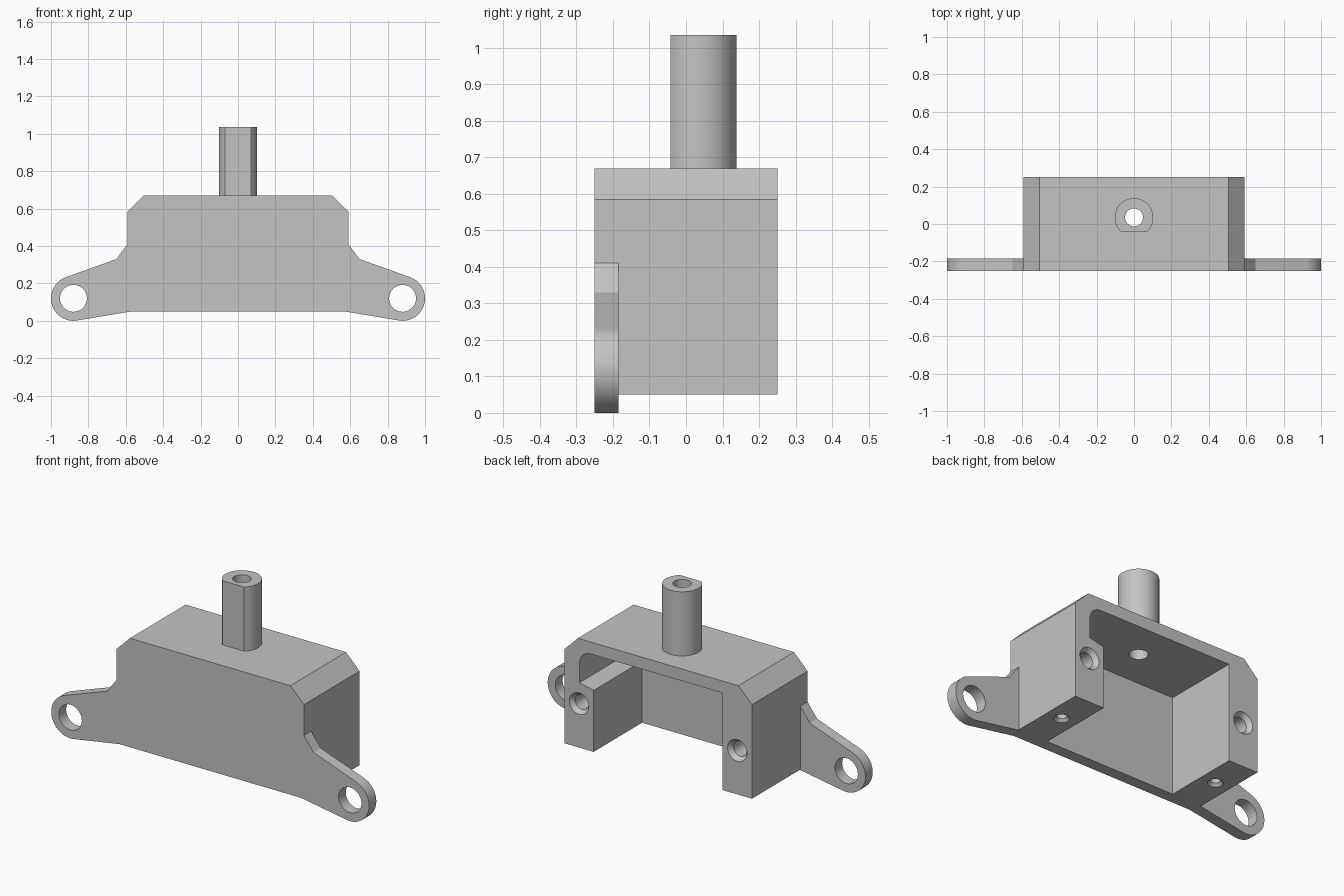
import bpy
import bmesh
from math import cos, sin, pi, radians, acos, asin, sqrt
from mathutils import Vector, Matrix

cube = bpy.data.objects.get("Cube")
if cube:
    bpy.data.objects.remove(cube, do_unlink=True)

grey = bpy.data.materials.new("plain grey")
grey.use_nodes = True
colour = (0.55, 0.55, 0.55, 1)
grey.diffuse_color = colour
grey.node_tree.nodes["Principled BSDF"].inputs["Base Color"].default_value = colour

FRONT, WALL, BACK = -0.25, -0.185, 0.25
BASE, ROOF = 0.05, 0.67


def make_object(name, bm):
    bmesh.ops.recalc_face_normals(bm, faces=bm.faces)
    mesh = bpy.data.meshes.new(name)
    bm.to_mesh(mesh)
    bm.free()
    mesh.materials.append(grey)
    obj = bpy.data.objects.new(name, mesh)
    bpy.context.collection.objects.link(obj)
    return obj


def prism(name, outline, start, end, along_y=True):
    """Extrude a flat outline along y (x, z points) or along z (x, y points)."""
    bm = bmesh.new()
    place = (lambda a, b: (a, start, b)) if along_y else (lambda a, b: (a, b, start))
    face = bm.faces.new([bm.verts.new(place(a, b)) for a, b in outline])
    new = bmesh.ops.extrude_face_region(bm, geom=[face])["geom"]
    step = Vector((0, end - start, 0)) if along_y else Vector((0, 0, end - start))
    bmesh.ops.translate(bm, vec=step, verts=[v for v in new if isinstance(v, bmesh.types.BMVert)])
    return make_object(name, bm)


def arc(cx, cy, r, a0, a1, n):
    return [(cx + r * cos(a0 + (a1 - a0) * i / n), cy + r * sin(a0 + (a1 - a0) * i / n))
            for i in range(n + 1)]


def drill(target, start, end, r_start, r_end=None):
    """Cut a straight or tapered round hole from start to end."""
    start, end = Vector(start), Vector(end)
    axis = end - start
    turn = axis.to_track_quat('Z', 'Y').to_matrix().to_4x4()
    bm = bmesh.new()
    bmesh.ops.create_cone(bm, cap_ends=True, segments=40, radius1=r_start,
                          radius2=r_end or r_start, depth=axis.length,
                          matrix=Matrix.Translation((start + end) / 2) @ turn)
    cutter = make_object("hole_cutter", bm)
    cutter.hide_render = True
    mod = target.modifiers.new("hole", 'BOOLEAN')
    mod.operation, mod.solver, mod.object = 'DIFFERENCE', 'EXACT', cutter
    bpy.context.view_layer.objects.active = target
    bpy.ops.object.modifier_apply(modifier=mod.name)
    bpy.data.objects.remove(cutter, do_unlink=True)


def smooth(obj):
    bpy.ops.object.select_all(action='DESELECT')
    obj.select_set(True)
    bpy.context.view_layer.objects.active = obj
    bpy.ops.object.shade_smooth_by_angle(angle=radians(25))


# Front plate with two mounting ears
EAR_X, EAR_Z, EAR_R = 0.88, 0.12, 0.12
half = [(0.57, BASE)]
half += arc(EAR_X, EAR_Z, EAR_R, radians(-98), radians(71), 28)
half += [(0.65, 0.33), (0.59, 0.41), (0.59, 0.585), (0.505, ROOF)]
plate = prism("front_plate", half + [(-x, z) for x, z in reversed(half)], FRONT, WALL)
for side in (1, -1):
    drill(plate, (side * EAR_X, FRONT - 0.1, EAR_Z), (side * EAR_X, WALL + 0.1, EAR_Z), 0.072)
smooth(plate)

# Housing: two posts under a roof, with a side groove above one post
INNER, CEILING, GROOVE = 0.406, 0.602, 0.495
outer = [(-INNER, BASE), (-0.59, BASE), (-0.59, 0.585), (-0.505, ROOF),
         (0.505, ROOF), (0.59, 0.585), (0.59, BASE), (INNER, BASE)]
groove = [(INNER, 0.40), (GROOVE, 0.42)]
groove += arc(GROOVE - 0.07, CEILING - 0.07, 0.07, 0, pi / 2, 10)
housing = prism("housing", outer + groove + [(-INNER, CEILING)], WALL, BACK)

# Screw holes in the back and underside of each post, and the roof bore
SHAFT_Y, BORE = 0.035, 0.048
for side in (1, -1):
    x = side * 0.498
    drill(housing, (x, BACK + 0.01, 0.30), (x, BACK - 0.25, 0.30), 0.042)
    drill(housing, (x, BACK + 0.01, 0.30), (x, BACK - 0.025, 0.30), 0.069, 0.042)
    drill(housing, (x, SHAFT_Y, BASE - 0.01), (x, SHAFT_Y, BASE + 0.15), 0.026)
    drill(housing, (x, SHAFT_Y, BASE - 0.01), (x, SHAFT_Y, BASE + 0.015), 0.05, 0.026)
drill(housing, (0, SHAFT_Y, 0.5), (0, SHAFT_Y, 0.8), BORE)
smooth(housing)

# Hollow shaft with one flat side facing the front
SHAFT_R, FLAT = 0.103, 0.077
a = asin(FLAT / SHAFT_R)
shaft = prism("hollow_shaft", arc(0, SHAFT_Y, SHAFT_R, -a, pi + a, 48), ROOF, 1.035, along_y=False)
drill(shaft, (0, SHAFT_Y, 0.6), (0, SHAFT_Y, 1.1), BORE)
smooth(shaft)
